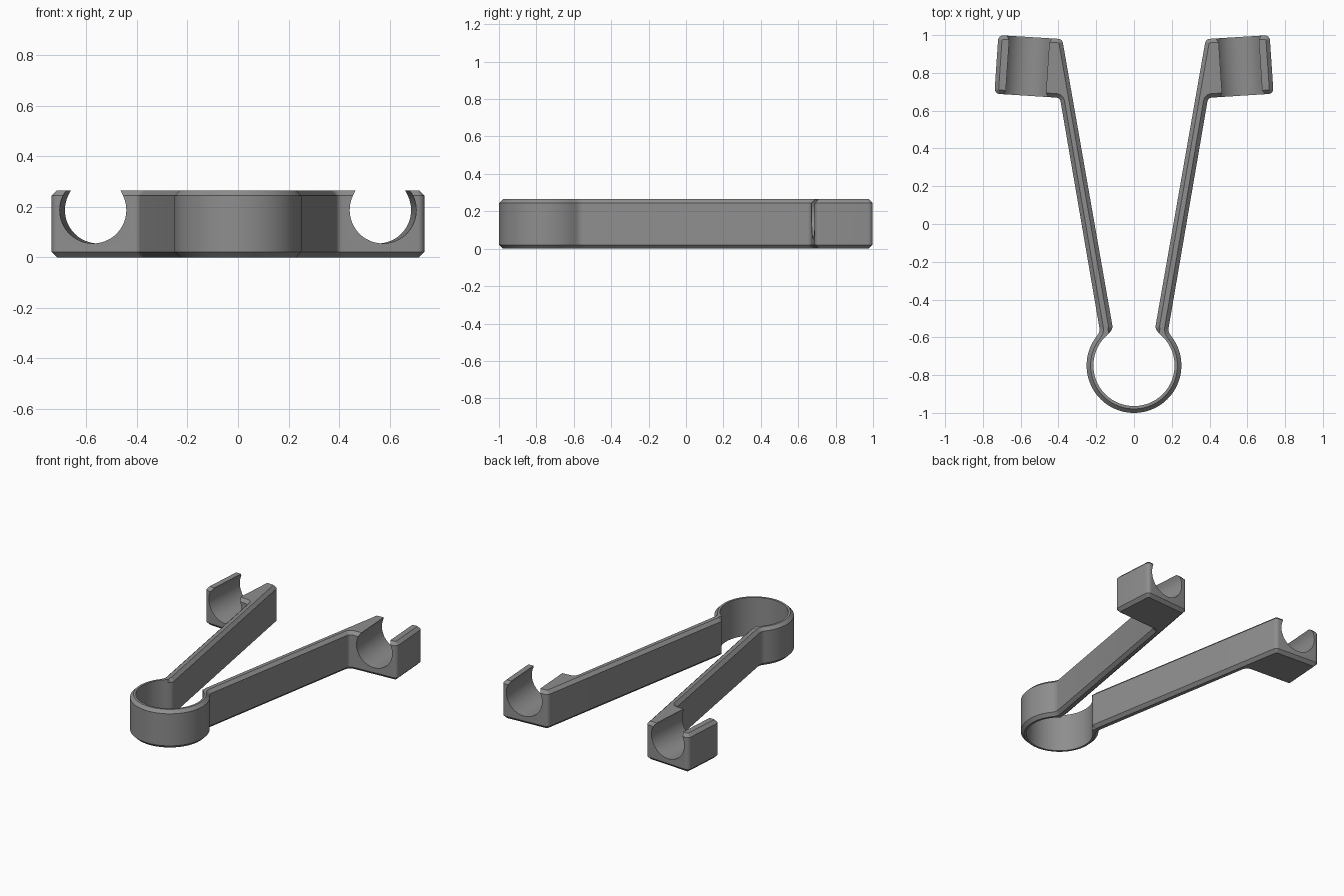
import bpy, bmesh, math
from mathutils import Vector

if "Cube" in bpy.data.objects:
    bpy.data.objects.remove(bpy.data.objects["Cube"])

HEIGHT, CHAMFER = 0.265, 0.021
RING_Y, R_OUT, R_IN = -0.749, 0.251, 0.215


def arc(radius, a0, a1, n):
    """Points on the spring ring, angles in degrees."""
    angles = [math.radians(a0 + (a1 - a0) * i / n) for i in range(n + 1)]
    return [Vector((radius * math.cos(a), RING_Y + radius * math.sin(a))) for a in angles]


def fillet(prev, corner, nxt, radius, n=6):
    """Rounded corner between two straight edges."""
    u, v = (prev - corner).normalized(), (nxt - corner).normalized()
    half = u.angle(v) / 2
    t = radius / math.tan(half)
    centre = corner + (u + v).normalized() * (radius / math.sin(half))
    a, b = corner + u * t - centre, corner + v * t - centre
    sweep = math.pi - 2 * half
    return [centre + (a * math.sin(sweep * (1 - i / n)) + b * math.sin(sweep * i / n))
            / math.sin(sweep) for i in range(n + 1)]


# Right half of the plan: ring outside, arm, clip block, arm inside, ring inside
outer, inner = arc(R_OUT, -90, 38, 32), arc(R_IN, 52, -90, 34)
corners = [((0.18, -0.568), 0.05), ((0.392, 0.668), 0.025), ((0.739, 0.69), 0.027),
           ((0.718, 1.0), 0.027), ((0.380, 0.979), 0.027), ((0.112, -0.552), 0.035)]
path = [outer[-1]] + [Vector(c) for c, r in corners] + [inner[0]]
middle = []
for i, (c, r) in enumerate(corners):
    middle += fillet(path[i], path[i + 1], path[i + 2], r)
half = [(p, CHAMFER) for p in outer + middle] + [(p, 0.0) for p in inner]
mirrored = [(Vector((-p.x, p.y)), d) for p, d in half[-2:0:-1]]
outline = half + mirrored


def inset_outline():
    """Outline moved inwards by the chamfer; the ring bore stays sharp."""
    result = []
    for i, (p, d) in enumerate(outline):
        e0 = (p - outline[i - 1][0]).normalized()
        e1 = (outline[(i + 1) % len(outline)][0] - p).normalized()
        n0, n1 = Vector((-e0.y, e0.x)), Vector((-e1.y, e1.x))
        result.append(p + (n0 + n1) * (d / (1 + n0.dot(n1))))
    return result


# Body: four stacked loops give the chamfered top and bottom
full, small = [p for p, d in outline], inset_outline()
bm = bmesh.new()
levels = [(small, 0), (full, CHAMFER), (full, HEIGHT - CHAMFER), (small, HEIGHT)]
loops = [[bm.verts.new((p.x, p.y, z)) for p in pts] for pts, z in levels]
count = len(outline)
for low, high in zip(loops, loops[1:]):
    for i in range(count):
        j = (i + 1) % count
        bm.faces.new((low[i], low[j], high[j], high[i]))
caps = [bm.faces.new(loops[0][::-1]), bm.faces.new(loops[-1])]
bm.normal_update()
bmesh.ops.triangulate(bm, faces=caps)
mesh = bpy.data.meshes.new("spring_clip_body")
bm.to_mesh(mesh)
bm.free()
body = bpy.data.objects.new("spring_clip_body", mesh)
bpy.context.collection.objects.link(body)

grey = bpy.data.materials.new("mid grey")
grey.diffuse_color = (0.27, 0.27, 0.27, 1)
grey.use_nodes = True
grey.node_tree.nodes["Principled BSDF"].inputs["Base Color"].default_value = grey.diffuse_color
mesh.materials.append(grey)


def cut(cutter):
    """Subtract the cutter, using the first solver that gives a sound result."""
    before = body.data
    for solver in ('MANIFOLD', 'EXACT', 'FLOAT'):
        mod = body.modifiers.new("channel", 'BOOLEAN')
        mod.operation, mod.solver, mod.object = 'DIFFERENCE', solver, cutter
        bpy.context.view_layer.update()
        graph = bpy.context.evaluated_depsgraph_get()
        result = bpy.data.meshes.new_from_object(body.evaluated_get(graph))
        body.modifiers.remove(mod)
        if len(result.polygons) > len(before.polygons) + 10:
            body.data = result
            return


# Round channels through both clip blocks
for side in (-1, 1):
    bpy.ops.mesh.primitive_cylinder_add(
        vertices=72, radius=0.132, depth=0.6, location=(side * 0.563, 0.84, 0.187),
        rotation=(math.pi / 2, 0, side * math.radians(3.8)))
    cutter = bpy.context.object
    cutter.name = "channel_cutter"
    cutter.hide_render = True
    cutter.data.materials.append(grey)
    cut(cutter)
    bpy.data.objects.remove(cutter)

bpy.ops.object.select_all(action='DESELECT')
body.select_set(True)
bpy.context.view_layer.objects.active = body
bpy.ops.object.shade_smooth_by_angle(angle=math.radians(25))
